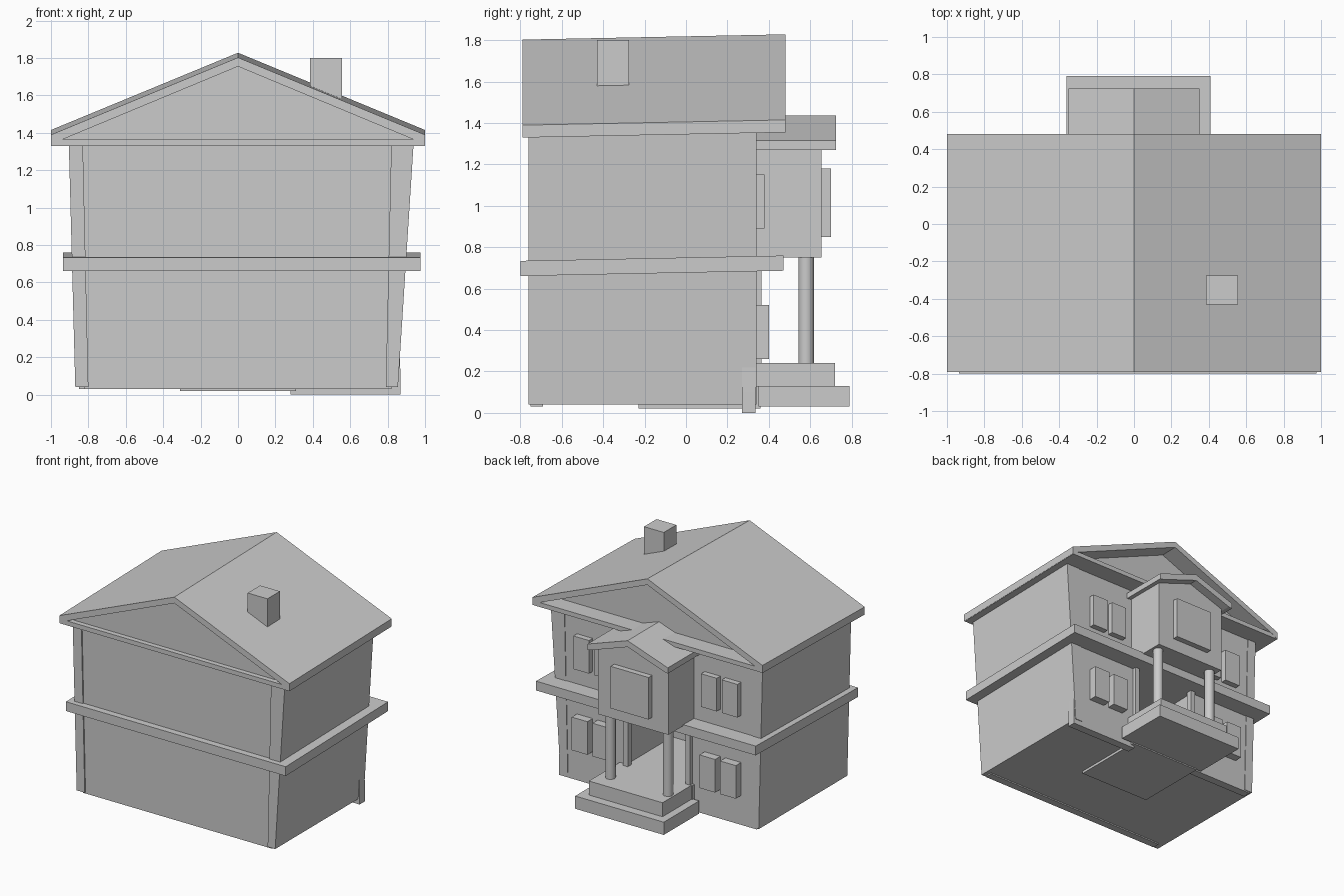
import bpy, bmesh, math

if "Cube" in bpy.data.objects:
    bpy.data.objects.remove(bpy.data.objects["Cube"])

TILT = 0.02  # roof and storey band lean very slightly upward toward +y


def prism(name, profile, y0, y1, tilt=0.0):
    """Extrude an x-z profile from y0 to y1."""
    bm = bmesh.new()
    a = [bm.verts.new((x, y0, z + tilt * y0)) for x, z in profile]
    b = [bm.verts.new((x, y1, z + tilt * y1)) for x, z in profile]
    bm.faces.new(a)
    bm.faces.new(b[::-1])
    n = len(a)
    for i in range(n):
        j = (i + 1) % n
        bm.faces.new((a[i], b[i], b[j], a[j]))
    bmesh.ops.recalc_face_normals(bm, faces=bm.faces)
    me = bpy.data.meshes.new(name)
    bm.to_mesh(me)
    bm.free()
    ob = bpy.data.objects.new(name, me)
    bpy.context.collection.objects.link(ob)
    return ob


def box(name, x0, x1, y0, y1, z0, z1, tilt=0.0):
    return prism(name, [(x0, z0), (x1, z0), (x1, z1), (x0, z1)], y0, y1, tilt)


def gable_roof(name, half, eave_low, eave_top, ridge, inner, y0, y1, tilt=0.0):
    """Chevron roof: inner = (x, z, apex z) of the underside."""
    ix, iz, apex = inner
    return prism(name, [(-half, eave_low), (-half, eave_top), (0, ridge),
                        (half, eave_top), (half, eave_low),
                        (ix, iz), (0, apex), (-ix, iz)], y0, y1, tilt)


# side walls, leaning outward toward the top
prism("left_wall", [(-0.87, 0.04), (-0.80, 0.04), (-0.83, 1.36), (-0.905, 1.36)], -0.76, 0.34)
prism("right_wall", [(0.79, 0.04), (0.855, 0.04), (0.94, 1.36), (0.82, 1.36)], -0.76, 0.34)

# front wall, set back slightly between the side walls
prism("front_wall", [(-0.82, 0.03), (0.82, 0.03), (0.85, 1.36), (-0.85, 1.36)], -0.75, -0.69)

# back walls: two lower parts beside the entry, one upper part
prism("back_wall_left", [(-0.85, 0.03), (-0.28, 0.03), (-0.28, 0.72), (-0.86, 0.72)], 0.27, 0.335)
prism("back_wall_right", [(0.28, 0.0), (0.868, 0.0), (0.868, 0.1), (0.86, 0.72), (0.28, 0.72)], 0.27, 0.335)
prism("back_wall_upper", [(-0.85, 0.7), (0.85, 0.7), (0.88, 1.36), (-0.88, 1.36)], 0.27, 0.335)

# ground floor slab and entry recess
box("floor", -0.82, 0.81, -0.72, 0.3, 0.04, 0.07)
box("entry_floor", -0.31, 0.31, -0.23, 0.36, 0.02, 0.24)
box("entry_back", -0.31, 0.31, -0.26, -0.23, 0.05, 0.7)
for side, s in (("left", -1), ("right", 1)):
    xs = sorted((s * 0.28, s * 0.31))
    box(f"entry_{side}_wall", *xs, -0.24, 0.3, 0.05, 0.7)
    xs = sorted((s * 0.25, s * 0.29))
    box(f"entry_{side}_post", *xs, 0.32, 0.365, 0.24, 0.69)

# band between storeys
box("storey_band", -0.935, 0.975, -0.80, 0.47, 0.677, 0.75, TILT)

# main roof with soffit slab and gable infill
gable_roof("main_roof", 1.0, 1.345, 1.405, 1.818, (0.95, 1.375, 1.77), -0.79, 0.48, TILT)
box("soffit", -0.995, 0.995, -0.788, 0.478, 1.345, 1.38, TILT)
prism("gable", [(-0.96, 1.37), (0.96, 1.37), (0, 1.78)], -0.75, 0.335, TILT)
box("chimney", 0.385, 0.557, -0.43, -0.275, 1.55, 1.80)

# porch steps
box("lower_step", -0.36, 0.41, 0.35, 0.79, 0.03, 0.13)
box("upper_step", -0.30, 0.34, 0.33, 0.72, 0.125, 0.24)

# porch columns
for x, side in ((-0.25, "left"), (0.25, "right")):
    bpy.ops.mesh.primitive_cylinder_add(vertices=16, radius=0.038, depth=0.53,
                                        location=(x, 0.58, 0.495))
    bpy.context.object.name = f"porch_column_{side}"
    bpy.ops.object.shade_smooth_by_angle(angle=math.radians(40))

# bay over the porch, with its own small roof
prism("bay", [(-0.305, 0.75), (0.305, 0.75), (0.305, 1.30), (0, 1.40), (-0.305, 1.30)], 0.32, 0.655)
gable_roof("bay_roof", 0.35, 1.27, 1.315, 1.435, (0.32, 1.275, 1.385), 0.32, 0.725)
box("bay_window", -0.165, 0.165, 0.64, 0.70, 0.85, 1.18)

# paired windows on the back, both storeys and both sides
for level, z0, z1, depth in (("lower", 0.26, 0.52, 0.40), ("upper", 0.89, 1.15, 0.38)):
    for side, s in (("left", -1), ("right", 1)):
        for i, c in enumerate((0.465, 0.645)):
            box(f"{level}_{side}_window_{i + 1}", s * c - 0.068, s * c + 0.068,
                0.32, depth, z0, z1)
